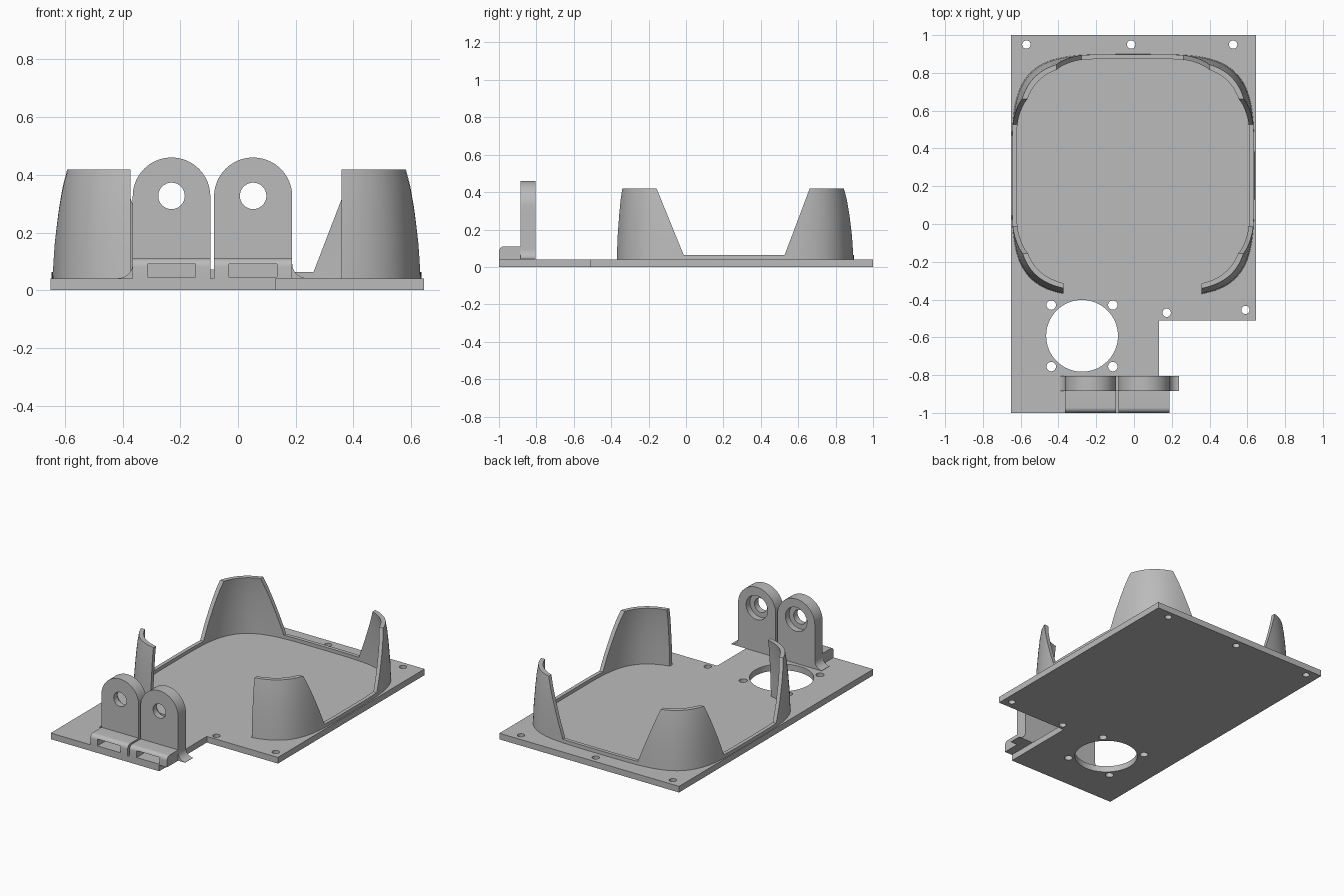
import bpy, bmesh
from math import sin, cos, pi, radians, copysign
from mathutils import Vector

if "Cube" in bpy.data.objects:
    bpy.data.objects.remove(bpy.data.objects["Cube"])

grey = bpy.data.materials.new("plain grey")
grey.use_nodes = True
grey.diffuse_color = (0.5, 0.5, 0.5, 1)
grey.node_tree.nodes["Principled BSDF"].inputs["Base Color"].default_value = (0.5, 0.5, 0.5, 1)


def finish(name, bm):
    bmesh.ops.recalc_face_normals(bm, faces=bm.faces)
    me = bpy.data.meshes.new(name)
    bm.to_mesh(me)
    bm.free()
    me.materials.append(grey)
    ob = bpy.data.objects.new(name, me)
    bpy.context.collection.objects.link(ob)
    return ob


def prism(name, pts, axis, lo, hi):
    """Extrude a flat outline along x, y or z."""
    place = {"x": lambda p, d: (d, p[0], p[1]),
             "y": lambda p, d: (p[0], d, p[1]),
             "z": lambda p, d: (p[0], p[1], d)}[axis]
    bm = bmesh.new()
    face = bm.faces.new([bm.verts.new(place(p, lo)) for p in pts])
    ext = bmesh.ops.extrude_face_region(bm, geom=[face])
    move = Vector(place((0, 0), hi - lo))
    bmesh.ops.translate(bm, vec=move, verts=[v for v in ext["geom"] if isinstance(v, bmesh.types.BMVert)])
    return finish(name, bm)


def arc(cx, cy, r, start, end, n):
    return [(cx + r * cos(radians(start + (end - start) * i / n)),
             cy + r * sin(radians(start + (end - start) * i / n))) for i in range(n + 1)]


def circle(cx, cy, r, n=32):
    return arc(cx, cy, r, 0, 360, n)[:-1]


def rect(x0, y0, x1, y1):
    return [(x0, y0), (x1, y0), (x1, y1), (x0, y1)]


def cut(ob, cutters):
    for c in cutters:
        mod = ob.modifiers.new("cut", "BOOLEAN")
        mod.operation, mod.solver, mod.object = "DIFFERENCE", "EXACT", c
    bpy.context.view_layer.objects.active = ob
    for mod in list(ob.modifiers):
        bpy.ops.object.modifier_apply(modifier=mod.name)
    for c in cutters:
        bpy.data.objects.remove(c)


def smooth(ob):
    bpy.ops.object.select_all(action="DESELECT")
    ob.select_set(True)
    bpy.context.view_layer.objects.active = ob
    bpy.ops.object.shade_smooth_by_angle(angle=radians(30))


T = 0.04  # plate thickness

# Base plate with notched corner, port and screw holes
L, R, NX, NY = -0.65, 0.645, 0.132, -0.51
plate = prism("base_plate", [(L, -1), (NX, -1), (NX, NY), (R, NY), (R, 1), (L, 1)], "z", 0, T)
port = (-0.275, -0.592)
holes = [(-0.57, 0.95), (-0.015, 0.95), (0.525, 0.95), (0.59, -0.455), (0.173, -0.47)]
cutters = [prism("cutter", circle(*port, 0.19, 64), "z", -0.1, 0.1)]
cutters += [prism("cutter", circle(x, y, 0.022, 24), "z", -0.1, 0.1) for x, y in holes]
cutters += [prism("cutter", circle(port[0] + sx * 0.163, port[1] + sy * 0.163, 0.025, 24), "z", -0.1, 0.1)
            for sx in (-1, 1) for sy in (-1, 1)]
cut(plate, cutters)
smooth(plate)

# Cradle wall: tapered squircle ring, later trimmed to four corner posts and a low lip
CX, CY, HALF, TOP, SEG = -0.005, 0.257, 0.642, 0.418, 160


def squircle(half):
    out = []
    for i in range(SEG):
        a = 2 * pi * i / SEG
        c, s = cos(a), sin(a)
        out.append((CX + half * copysign(abs(c) ** 0.48, c), CY + half * copysign(abs(s) ** 0.48, s)))
    return out


levels = [(T - 0.005, 0), (0.16, 0.004), (0.28, 0.012), (0.36, 0.019), (TOP, 0.027)]
rings = [(z, HALF - d) for z, d in levels] + [(z, HALF - d - 0.024) for z, d in reversed(levels)]
bm = bmesh.new()
loops = [[bm.verts.new((x, y, z)) for x, y in squircle(h)] for z, h in rings]
for k, a in enumerate(loops):
    b = loops[(k + 1) % len(loops)]
    for i in range(SEG):
        j = (i + 1) % SEG
        bm.faces.new((a[i], a[j], b[j], b[i]))
wall = finish("cradle_wall", bm)
LIP, HI = 0.063, 0.5
cut(wall, [
    prism("cutter", [(-0.012, LIP), (0.527, LIP), (0.692, HI), (-0.19, HI)], "x", -1, 1),
    prism("cutter", [(-0.278, LIP), (0.262, LIP), (0.43, HI), (-0.44, HI)], "y", 0.3, 1.2),
    prism("cutter", rect(-0.372, -0.1, 0.358, HI), "y", -0.6, 0),
])
smooth(wall)

# Two hinge lugs, each with an upright, a flared outer base and a slotted foot
Y0, Y1 = -0.885, -0.805
for side, x0, x1 in (("right", -0.365, -0.096), ("left", -0.083, 0.188)):
    mid, r = (x0 + x1) / 2, (x1 - x0) / 2
    lug = prism(side + "_hinge_lug", [(x0, T), (x1, T)] + arc(mid, 0.46 - r, r, 0, 180, 40), "y", Y0, Y1)
    cut(lug, [prism("cutter", circle(mid, 0.327, 0.046), "y", -1, -0.7),
              prism("cutter", circle(mid, 0.327, 0.078), "y", -0.845, -0.7)])
    smooth(lug)

    edge, sign = (x0, -1) if side == "right" else (x1, 1)
    flare = arc(edge + sign * 0.05, T + 0.052, 0.05, 270, 270 - sign * 90, 10)
    smooth(prism(side + "_base_flare", [(edge, T)] + [(flare[0][0], T)] + flare, "y", Y0, Y1))

    foot = prism(side + "_hinge_foot",
                 [(Y0, T), (Y0, 0.11)] + arc(-0.972, 0.082, 0.028, 90, 180, 8) + [(-1, T)], "x", x0, x1)
    cut(foot, [prism("cutter", rect(mid - 0.083, 0.046, mid + 0.083, 0.09), "y", -1.1, Y0 - 0.003)])
    smooth(foot)

# Web joining the lugs at the bottom of the gap
prism("lug_web", rect(-0.097, T, -0.082, 0.072), "y", Y0, Y1)
